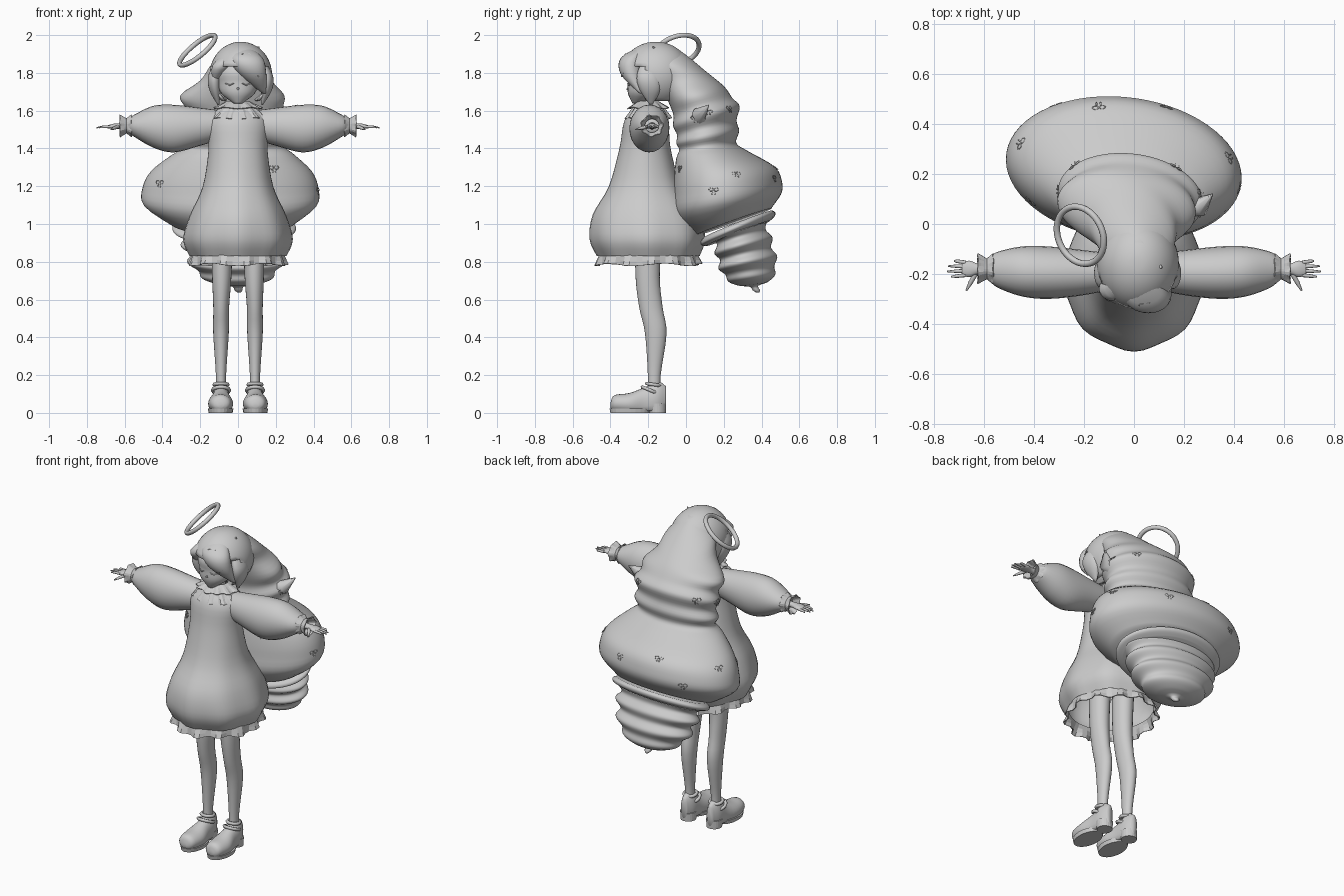
import bpy, bmesh, math
from math import sin, cos, pi
from mathutils import Vector, Matrix
from mathutils.bvhtree import BVHTree

if "Cube" in bpy.data.objects:
    bpy.data.objects.remove(bpy.data.objects["Cube"])

AX = {'Z': lambda u, v, t: (u, v, t), 'X': lambda u, v, t: (t, u, v), 'Y': lambda u, v, t: (u, t, v)}

def make(name, verts, faces, smooth=True, mirror=False, thick=0):
    bm = bmesh.new()
    vs = [bm.verts.new(v) for v in verts]
    for f in faces:
        bm.faces.new([vs[i] for i in f])
    bmesh.ops.recalc_face_normals(bm, faces=bm.faces)
    me = bpy.data.meshes.new(name)
    bm.to_mesh(me)
    bm.free()
    ob = bpy.data.objects.new(name, me)
    bpy.context.collection.objects.link(ob)
    for p in me.polygons:
        p.use_smooth = smooth
    if thick:
        ob.modifiers.new("thick", 'SOLIDIFY').thickness = thick
    if mirror:
        ob.modifiers.new("mirror", 'MIRROR')
    return ob

def grid_faces(rows, n):
    return [(i*n+j, i*n+(j+1) % n, (i+1)*n+(j+1) % n, (i+1)*n+j) for i in range(rows-1) for j in range(n)]

def loft(name, secs, n=24, axis='Z', sub=4, caps=True, floor=None, shear=0, lobes=0, amp=0, **kw):
    """Smooth skin through ellipses (t, cu, cv, ru, rv, slope)."""
    S = [Vector(tuple(s) + (0,)*(6-len(s))) for s in secs]
    rows = []
    for i in range(len(S)-1):
        a, b, c, d = S[max(i-1, 0)], S[i], S[i+1], S[min(i+2, len(S)-1)]
        for k in range(sub):
            t = k/sub
            rows.append(0.5*(2*b + (c-a)*t + (2*a-5*b+4*c-d)*t**2 + (3*b-a-3*c+d)*t**3))
    rows.append(S[-1])
    verts = []
    for i, (t, cu, cv, ru, rv, sl) in enumerate(rows):
        for j in range(n):
            a = 2*pi*j/n
            w = 1 + amp*(i/len(rows))**2*cos(lobes*a)
            u, v = max(ru, .001)*w*cos(a), max(rv, .001)*w*sin(a)
            x, y, z = AX[axis](cu+u, cv+v+shear*u, t+sl*v)
            verts.append((x, y, z if floor is None else max(z, floor)))
    f = grid_faces(len(rows), n)
    if caps:
        f += [tuple(range(n)), tuple(range((len(rows)-1)*n, len(rows)*n))]
    return make(name, verts, f, **kw)

def ruffle(name, c, r0, r1, h0, h1, pleats, amp, axis='Z', **kw):
    """Pleated frill flaring from ellipse r0 at h0 to ellipse r1 at h1."""
    n, verts = pleats*4, []
    for k in range(4):
        t = k/3
        for j in range(n):
            a = 2*pi*j/n
            s = (1 if j % 4 < 2 else -1)*amp*t
            ru, rv = (r0[m]+(r1[m]-r0[m])*t+s for m in (0, 1))
            verts.append(AX[axis](c[0]+ru*cos(a), c[1]+rv*sin(a), h0+(h1-h0)*t+amp*t*sin(a*5)/2))
    return make(name, verts, grid_faces(4, n), smooth=False, thick=.005, **kw)

def tube(name, pts, r, mirror=False):
    """Tapered strand through (x, y, z, radius factor)."""
    cu = bpy.data.curves.new(name, 'CURVE')
    cu.dimensions, cu.bevel_depth, cu.bevel_resolution, cu.use_fill_caps = '3D', r, 2, True
    sp = cu.splines.new('POLY')
    sp.points.add(len(pts)-1)
    for p, q in zip(sp.points, pts):
        p.co, p.radius = (*q[:3], 1), q[3]
    ob = bpy.data.objects.new(name, cu)
    bpy.context.collection.objects.link(ob)
    if mirror:
        ob.modifiers.new("mirror", 'MIRROR')

def torus_geo(M, R, r, n=40, m=10, sx=1):
    verts = []
    for k in range(n*m):
        a, b = 2*pi*(k//m)/n, 2*pi*(k % m)/m
        verts.append(M @ Vector(((R+r*cos(b))*cos(a)*sx, (R+r*cos(b))*sin(a), r*sin(b))))
    return verts, [tuple(k % (n*m) for k in f) for f in grid_faces(n+1, m)]

# dress with folded balloon skirt, hem frill and collar frills
loft("dress", [(1.63, 0, -.2, .06, .06), (1.55, 0, -.21, .155, .115), (1.4, 0, -.217, .155, .135),
     (1.2, 0, -.217, .185, .19), (1.05, 0, -.21, .25, .28), (.92, 0, -.205, .285, .3),
     (.83, 0, -.2, .25, .265)], n=48, caps=False, lobes=8, amp=.03)
ruffle("hem_frill", (0, -.2), (.24, .255), (.255, .275), .85, .785, 13, .013)
ruffle("collar_frill_lower", (0, -.2), (.075, .07), (.162, .12), 1.635, 1.56, 13, .007)
ruffle("collar_frill_upper", (0, -.2), (.06, .055), (.125, .105), 1.65, 1.615, 11, .007)

# puffed sleeves, double cuffs
loft("sleeve", [(.08, -.19, 1.525, .07, .075), (.2, -.195, 1.515, .09, .1), (.34, -.195, 1.505, .105, .126),
     (.45, -.19, 1.515, .1, .11), (.55, -.183, 1.52, .07, .058), (.58, -.18, 1.52, .042, .04)], axis='X', mirror=True)
for nm, end in (("cuff_outer", .625), ("cuff_inner", .565)):
    ruffle(nm, (-.18, 1.52), (.042, .04), (.06, .058), .59, end, 7, .003, axis='X', mirror=True)

# hands
loft("palm", [(.56, -.18, 1.52, .02, .02), (.62, -.18, 1.518, .02, .016), (.66, -.18, 1.517, .033, .014),
     (.69, -.18, 1.514, .025, .008)], n=14, axis='X', mirror=True)
for i in range(4):
    y, tip = -.205+.017*i, .75-.01*(i-1.3)**2
    tube("finger", [(.675, y, 1.515, 1), (.71, y-.004+.003*i, 1.515, .9), (tip, y-.006+.004*i, 1.51, .4)], .008, True)
tube("thumb", [(.635, -.2, 1.515, 1.1), (.655, -.235, 1.508, 1), (.672, -.267, 1.5, .4)], .009, True)

# legs
loft("leg", [(.95, .085, -.2, .058, .07), (.72, .086, -.203, .051, .064), (.56, .089, -.186, .042, .062),
     (.42, .09, -.16, .041, .057), (.2, .09, -.168, .027, .034), (.08, .09, -.17, .028, .036)], mirror=True)

# shoes: upper, sole, heel, strap
loft("shoe", [(-.4, .092, .04, .015, .012), (-.38, .092, .05, .05, .043), (-.3, .092, .048, .066, .057),
     (-.22, .09, .055, .05, .08), (-.15, .09, .072, .043, .095), (-.105, .09, .08, .02, .06)],
     axis='Y', floor=.01, mirror=True)
loft("sole", [(0, .092, -.295, .063, .105), (.024, .092, -.295, .068, .11)], sub=1, mirror=True, smooth=False)
loft("heel", [(0, .09, -.152, .045, .045), (.05, .09, -.155, .048, .05)], sub=1, mirror=True, smooth=False)
for nm, z, y, R, tilt in (("ankle_strap", .15, -.172, .036, -.15), ("instep_strap", .12, -.19, .044, -.4)):
    M = Matrix.Translation((.09, y, z)) @ Matrix.Rotation(tilt, 4, 'X')
    make(nm, *torus_geo(M, R, .01, 24, 6), mirror=True)

# head, neck and closed-eye face
loft("head", [(1.637, 0, -.262, .02, .02), (1.69, 0, -.225, .088, .082), (1.75, 0, -.2, .108, .108),
     (1.82, 0, -.19, .112, .115), (1.92, 0, -.18, .03, .03)])
loft("neck", [(1.56, 0, -.19, .04, .04), (1.7, 0, -.19, .035, .035)])
tube("eyelid", [(.022, -.309, 1.745, .6), (.043, -.302, 1.735, 1), (.068, -.287, 1.745, .6)], .004, True)
tube("nose", [(0, -.3, 1.735, .3), (0, -.311, 1.715, 1), (0, -.3, 1.71, .4)], .007)

# hair cap: ellipsoid with the face opening removed
n, rows = 40, 24
cap = [(.015+.155*sin(pi*i/rows)*cos(2*pi*j/n), -.16+.178*sin(pi*i/rows)*sin(2*pi*j/n), 1.79+.165*cos(pi*i/rows))
       for i in range(1, rows) for j in range(n)]
def keep(f):
    c = sum((Vector(cap[k]) for k in f), Vector())/4
    return c.z > 1.66 and not (c.y < -.215 and c.z < 1.83)
make("hair_cap", cap, [f for f in grid_faces(rows-1, n) if keep(f)] + [tuple(range(n))], thick=-.01)

# fringe and side locks
loft("fringe_lock", [(1.945, .03, -.2, .02, .03), (1.88, .045, -.285, .085, .06), (1.79, .078, -.287, .072, .057),
     (1.69, .14, -.235, .008, .01)])
loft("fringe_side", [(1.92, -.03, -.21, .02, .02), (1.84, -.09, -.265, .045, .042), (1.75, -.124, -.225, .008, .012)])
for nm, x in (("side_lock_left", -.122), ("side_lock_right", .15)):
    loft(nm, [(1.89, x*.72, -.19, .015, .03), (1.79, x, -.2, .034, .06), (1.71, x, -.19, .03, .055),
         (1.63, x*.85, -.185, .004, .006)])

# long hair: wavy fall swelling to a big bulb, with a flat band below
hair = loft("long_hair", [(1.945, .02, -.12, .04, .05), (1.85, .01, -.06, .145, .14, -.15), (1.76, -.01, .01, .19, .155),
    (1.68, -.03, .06, .275, .15, .25), (1.62, -.02, .09, .262, .155, .3), (1.57, -.015, .108, .29, .175, .3),
    (1.51, -.015, .11, .262, .156, .25), (1.46, -.015, .115, .285, .165, .2), (1.41, -.015, .115, .262, .15, .12),
    (1.365, -.025, .14, .325, .19, .1), (1.28, -.035, .205, .425, .265, .08), (1.19, -.04, .222, .466, .285, .1),
    (1.1, -.04, .222, .458, .278, .2), (1.01, -.03, .25, .33, .2, .36)], n=64, shear=-.08)
loft("hair_band", [(z, -.02, .275, r, r*.6, .4) for z, r in ((1.0, .3), (.985, .325), (.965, .322), (.95, .28))],
     n=64, shear=-.08)

# ringed hair tail tapering to a rounded end with a nub
tail = []
for k in range(31):
    t = k/30
    r = .287*(1-.35*t)*(1-t**6)**.6*(1-.075*cos(2*pi*(t-.1)/.31)) + .03*t
    tail.append((.96-.29*t, -.02+.02*t, .285+.075*t, r, r*(.47+.22*t), .34-.22*t))
loft("hair_tail", tail + [(.65, .003, .372, .022, .02), (.637, .005, .38, .008, .008)], n=64, sub=2, shear=-.08)

# hair wisps
tube("crown_wisp", [(.08, -.16, 1.91, 1), (.1, -.17, 1.925, .8), (.113, -.175, 1.94, .1)], .018)
tube("side_wisp", [(.2, .08, 1.56, 1), (.27, .07, 1.58, .8), (.315, .12, 1.63, .05)], .05)

# small bows scattered down the hair in a spiral
tree = BVHTree.FromPolygons([v.co.copy() for v in hair.data.vertices], [tuple(p.vertices) for p in hair.data.polygons])
bv, bf = [], []
def add(geo):
    k = len(bv)
    bv.extend(geo[0])
    bf.extend(tuple(i+k for i in f) for f in geo[1])
def bow(p, nrm):
    M = Matrix.Translation(p) @ nrm.to_track_quat('Z', 'Y').to_matrix().to_4x4()
    for s in (-1, 1):
        add(torus_geo(M @ Matrix.Translation((s*.014, .004, .001)), .009, .0015, 10, 4, 1.3))
        add(torus_geo(M @ Matrix.Translation((s*.008, -.014, .001)), .008, .0015, 8, 4, .4))
for k in range(16):
    a = 2.4*k
    bow(*tree.find_nearest(Vector((.6*cos(a), .2+.45*sin(a), 1.75-.042*k)))[:2])
bow(Vector((.045, -.325, 1.89)), Vector((.1, -.8, .6)))
bow(Vector((.1, -.338, 1.8)), Vector((.3, -1, 0)))
make("hair_bows", bv, bf)

# tilted halo
H = Matrix.Translation((-.215, -.045, 1.92)) @ Matrix.Rotation(math.radians(24), 4, 'Z') @ Matrix.Rotation(math.radians(-42), 4, 'Y')
make("halo", *torus_geo(H, .119, .013, 48, 10))
